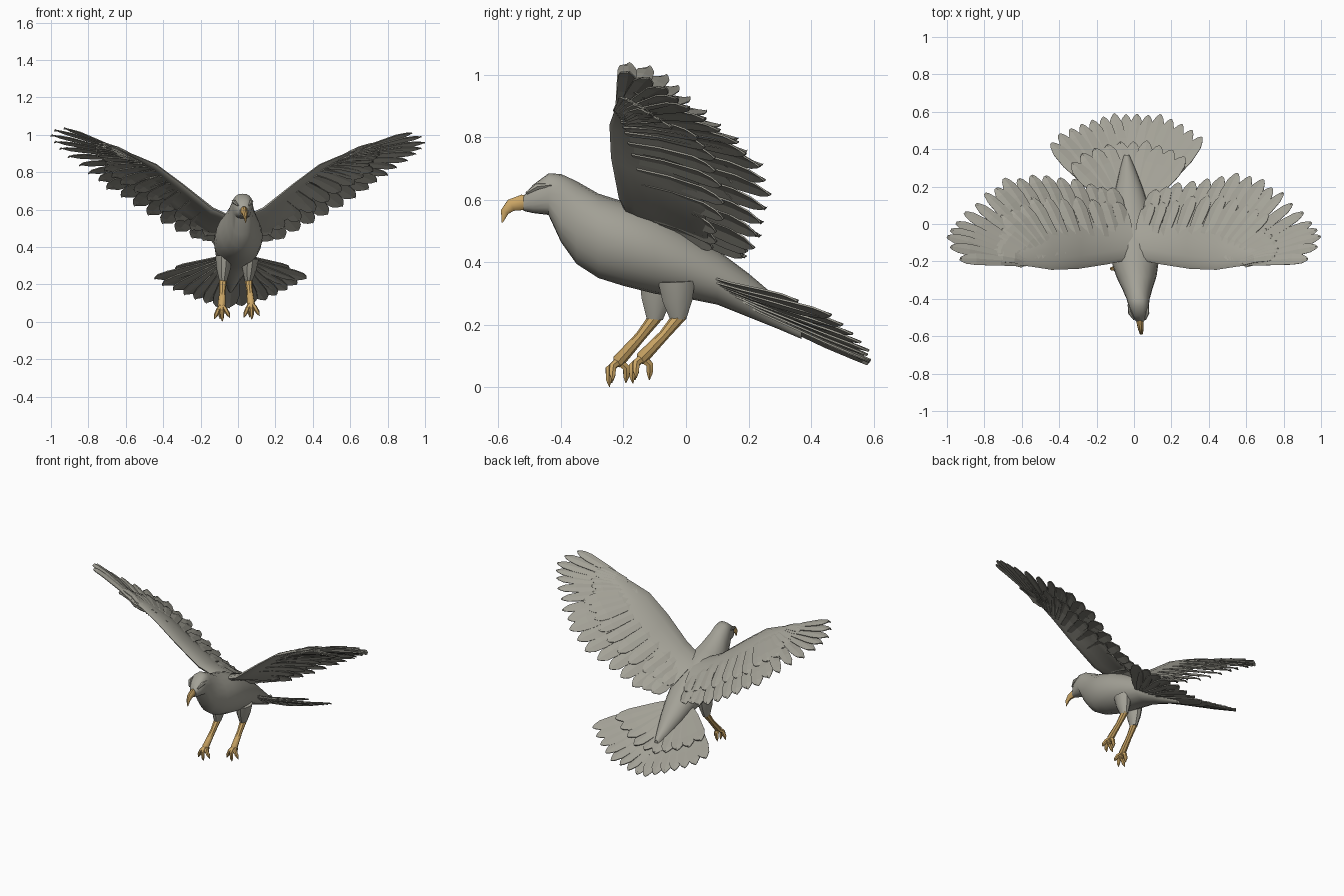
import bpy, bmesh, math, random
from mathutils import Vector as V

if "Cube" in bpy.data.objects:
    bpy.data.objects.remove(bpy.data.objects["Cube"])

random.seed(4)


def material(name, rgb):
    m = bpy.data.materials.new(name)
    m.diffuse_color = (*rgb, 1)
    m.use_nodes = True
    m.node_tree.nodes["Principled BSDF"].inputs["Base Color"].default_value = m.diffuse_color
    return m


GREY = material("grey plumage", (0.37, 0.36, 0.31))
GOLD = material("ochre horn", (0.60, 0.38, 0.13))


def finish(bm, name, mat, smooth=True, thick=0):
    bmesh.ops.recalc_face_normals(bm, faces=bm.faces)
    me = bpy.data.meshes.new(name)
    bm.to_mesh(me)
    bm.free()
    ob = bpy.data.objects.new(name, me)
    bpy.context.collection.objects.link(ob)
    me.materials.append(mat)
    if thick:
        mod = ob.modifiers.new("thickness", 'SOLIDIFY')
        mod.thickness, mod.offset = thick, 0
    if smooth:
        bpy.ops.object.select_all(action='DESELECT')
        ob.select_set(True)
        bpy.context.view_layer.objects.active = ob
        bpy.ops.object.shade_smooth_by_angle(angle=math.radians(40))
    return ob


def loft(bm, rings):
    """Skin closed rings of equal length and cap both ends."""
    rows = [[bm.verts.new(p) for p in r] for r in rings]
    n = len(rows[0])
    for a, b in zip(rows, rows[1:]):
        for i in range(n):
            bm.faces.new((a[i], a[(i + 1) % n], b[(i + 1) % n], b[i]))
    bm.faces.new(rows[0])
    bm.faces.new(rows[-1])


def tube(bm, pts, radii, squash=1.0, sides=8):
    pts = [V(p) for p in pts]
    rings = []
    for i, (p, r) in enumerate(zip(pts, radii)):
        d = (pts[min(i + 1, len(pts) - 1)] - pts[max(i - 1, 0)]).normalized()
        x = V((1, 0, 0))
        x = (x - d * x.dot(d)).normalized()
        y = d.cross(x)
        rings.append([p + x * r * squash * math.cos(k * math.tau / sides)
                      + y * r * math.sin(k * math.tau / sides) for k in range(sides)])
    loft(bm, rings)


def feather(bm, root, tip, hw, n, bow=0.012, tilt=0.006, base=0.4):
    """A ridged blade from root to tip, hw = half width, n = upward side."""
    d = tip - root
    side = n.cross(d).normalized()
    up = d.cross(side).normalized()
    rows = []
    for t, w in ((0, base), (.35, .8), (.75, 1), (.9, .8), (.97, .4), (1, .08)):
        c = root + d * t + up * bow * math.sin(math.pi * t)
        rows.append([bm.verts.new(c - side * hw * w - up * tilt),
                     bm.verts.new(c + up * 0.004 * w),
                     bm.verts.new(c + side * hw * w + up * (tilt - 0.004))])
    for a, b in zip(rows, rows[1:]):
        for i in (0, 1):
            bm.faces.new((a[i], a[i + 1], b[i + 1], b[i]))


def mid_x(y):
    return -0.01 - 0.08 * y  # the body is turned slightly


# Body and head: y, top, bottom, half width
BODY = [(-.52, .612, .565, .022), (-.49, .648, .558, .042), (-.44, .685, .552, .054),
        (-.40, .683, .465, .062), (-.35, .66, .395, .08), (-.28, .62, .35, .108),
        (-.20, .595, .325, .126), (-.10, .56, .30, .128), (0, .50, .285, .115),
        (.10, .44, .265, .095), (.20, .365, .225, .07), (.30, .28, .185, .04),
        (.37, .22, .155, .015)]
bm = bmesh.new()
rings = []
for y, top, bot, hw in BODY:
    e = 0.8 if y < -.38 else 1.0  # boxier head
    ring = []
    for k in range(20):
        c, s = math.cos(k * math.tau / 20), math.sin(k * math.tau / 20)
        ring.append((mid_x(y) + hw * math.copysign(abs(c) ** e, c), y,
                     (top + bot) / 2 + (top - bot) / 2 * math.copysign(abs(s) ** e, s)))
    rings.append(ring)
loft(bm, rings)
finish(bm, "body", GREY)

# Brow ridges over the eyes
bm = bmesh.new()
for s in (-1, 1):
    tube(bm, [(.03 + s * .03, -.51, .622), (.025 + s * .046, -.475, .643),
              (.022 + s * .052, -.43, .648)], (.005, .011, .004), sides=6)
finish(bm, "brows", GREY)

# Hooked beak
bm = bmesh.new()
tube(bm, [(.03, -.49, .588), (.032, -.525, .592), (.036, -.56, .583), (.039, -.58, .562),
          (.041, -.588, .528)], (.025, .026, .021, .014, .002), squash=.72, sides=10)
finish(bm, "beak", GOLD)

# Wings: (feather root, feather tip) keys from the body outwards
KEYS = [((.05, -.08, .52), (.12, .19, .42)), ((.14, -.11, .58), (.24, .225, .445)),
        ((.26, -.14, .67), (.40, .255, .525)), ((.36, -.165, .75), (.55, .265, .62)),
        ((.43, -.18, .81), (.69, .235, .71)), ((.48, -.185, .84), (.80, .17, .785)),
        ((.52, -.19, .86), (.89, .08, .85)), ((.55, -.195, .87), (.965, -.01, .91)),
        ((.57, -.20, .88), (1.0, -.06, .955)), ((.59, -.205, .89), (.98, -.12, .99)),
        ((.60, -.21, .895), (.93, -.185, 1.01))]
# Arm sections: leading point, rear point, thickness
ARM = [((.02, -.19, .55), (.04, .08, .45), .03), ((.14, -.215, .605), (.16, .07, .48), .032),
       ((.30, -.24, .735), (.31, .06, .58), .026), ((.44, -.245, .84), (.48, .02, .725), .022),
       ((.55, -.228, .887), (.60, -.05, .82), .015), ((.68, -.212, .935), (.71, -.13, .895), .006)]
N_IN, N_OUT = V((-.55, .45, .70)), V((-.28, .48, .83))


def key(f):
    i = min(int(f), len(KEYS) - 2)
    (r0, t0), (r1, t1) = KEYS[i], KEYS[i + 1]
    return V(r0).lerp(V(r1), f - i), V(t0).lerp(V(t1), f - i), N_IN.lerp(N_OUT, f / 10).normalized()


def wing(s, label):
    def place(p):
        return V((s * p.x, p.y, p.z + (.04 * p.x ** 6 if s < 0 else 0)))

    def flip(n):
        return V((s * n.x, n.y, n.z))

    # arm
    bm = bmesh.new()
    rings = []
    for lead, rear, th in ARM:
        ring = []
        for k in range(14):
            a = k * math.tau / 14
            u = (1 - math.cos(a)) / 2
            off = .02 * math.sin(math.pi * u) + th * math.sin(a) * (1 - .6 * u)
            p = V(lead).lerp(V(rear), u) + N_IN.normalized() * off
            ring.append(place(p))
        rings.append(ring)
    loft(bm, rings)
    finish(bm, label + "_wing_arm", GREY)

    # flight feathers
    bm = bmesh.new()
    steps = [i * .5 for i in range(11)] + [5.6, 6.2, 6.8, 7.4, 8.1, 9, 10]
    for f in steps:
        r, t, n = key(f)
        t = r.lerp(t, 1 if f > 6 else random.uniform(.96, 1.02))
        feather(bm, place(r), place(t), .046 if f < 5 else .031, flip(n), tilt=.006 * s)
    finish(bm, label + "_flight_feathers", GREY, False, .005)

    # coverts above and below
    for part, lift, reach in (("upper", .014, .70), ("lower", -.012, .66)):
        bm = bmesh.new()
        for i in range(17):
            r, t, n = key(i * .58)
            t = r.lerp(t, reach * random.uniform(.95, 1.04) - .02 * i * (i > 9) * .8)
            feather(bm, place(r + n * lift), place(t + n * lift), .04 if i < 10 else .028,
                    flip(n), tilt=.005 * s, base=.7)
        finish(bm, f"{label}_{part}_coverts", GREY, False, .005)


wing(1, "right")
wing(-1, "left")

# Tail fan with raised sides, long feathers and a shorter covering layer
for name, count, reach, lift in (("tail_feathers", 15, 1, 0), ("tail_coverts", 10, .72, .012)):
    bm = bmesh.new()
    for i in range(count):
        u = i / (count - 1) * 2 - 1
        ang = -.045 + u * .79
        length = .545 + .035 * abs(u)
        root = V((-.02 + .03 * u, .06, .335 + lift + .01 * abs(u)))
        tip = V((-.02 + length * math.sin(ang), .05 + length * math.cos(ang),
                 .075 + .155 * abs(u) ** 1.5))
        tip = root.lerp(tip, reach * random.uniform(.97, 1.0)) + V((0, 0, lift))
        feather(bm, root, tip, .045, V((-.35 * u, .45, .9)), bow=-.012,
                tilt=.004 * (1 if u > 0 else -1), base=.3)
    finish(bm, name, GREY, False, .006)

# Legs: feathered thigh, shank, toes with claws
for label, hip, ankle, foot in (("right", (.065, -.03, .34), (.056, -.025, .215), (.07, -.14, .095)),
                                ("left", (-.075, -.09, .35), (-.08, -.10, .215), (-.088, -.215, .085))):
    hip, ankle, foot = V(hip), V(ankle), V(foot)
    bm = bmesh.new()
    tube(bm, [hip, hip.lerp(ankle, .5), ankle + V((0, 0, .003))], (.062, .05, .027), squash=.75, sides=10)
    finish(bm, label + "_thigh", GREY)
    bm = bmesh.new()
    tube(bm, [ankle + V((0, .01, .02)), ankle.lerp(foot, .4), foot, foot + V((0, -.008, -.015))],
         (.022, .017, .021, .012))
    for dx, dy, dz in ((-.038, -.03, -.062), (.004, -.04, -.074), (.045, -.025, -.055), (-.008, .03, -.062)):
        d = V((dx, dy, dz))
        tube(bm, [foot, foot + d * .45 + V((0, dy * .35, .006)), foot + d * .8,
                  foot + d + V((0, -dy * .25, -.009))], (.015, .013, .011, .0015), sides=6)
    finish(bm, label + "_foot", GOLD)
